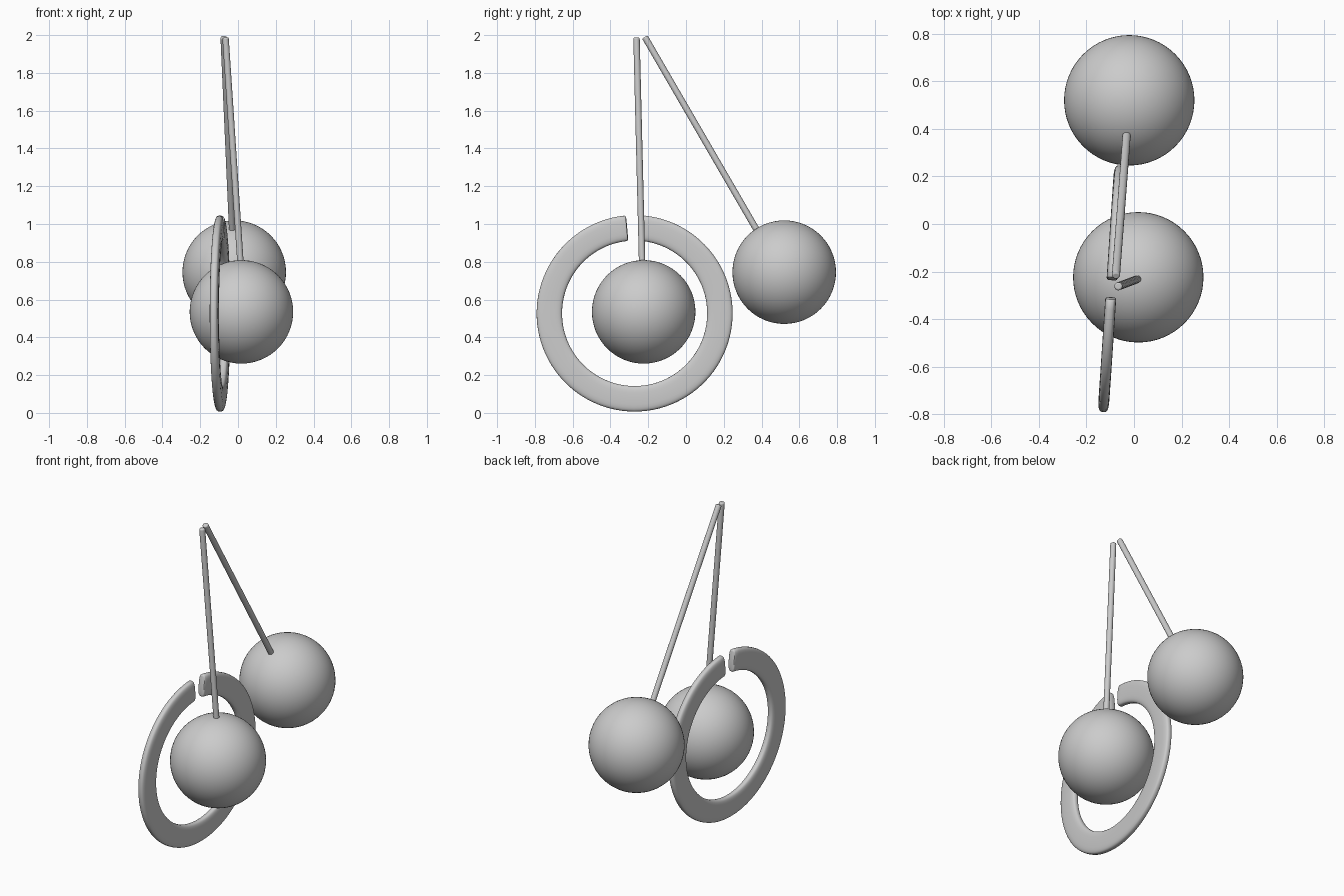
import bpy, bmesh, math
from mathutils import Vector

if "Cube" in bpy.data.objects:
    bpy.data.objects.remove(bpy.data.objects["Cube"])

grey = bpy.data.materials.new("plain grey")
grey.diffuse_color = (0.6, 0.6, 0.6, 1)
grey.use_nodes = True
grey.node_tree.nodes["Principled BSDF"].inputs["Base Color"].default_value = grey.diffuse_color


def finish(ob, name):
    ob.name = name
    ob.data.materials.append(grey)
    bpy.context.view_layer.objects.active = ob
    ob.select_set(True)
    bpy.ops.object.shade_smooth_by_angle(angle=math.radians(40))
    ob.select_set(False)


def ball(name, centre):
    bpy.ops.mesh.primitive_uv_sphere_add(segments=64, ring_count=32, radius=0.274, location=centre)
    finish(bpy.context.object, name)


def stem(name, top, bottom, r=0.017):
    a, b = Vector(top), Vector(bottom)
    d = b - a
    bpy.ops.mesh.primitive_cylinder_add(vertices=24, radius=r, depth=d.length, location=(a + b) / 2)
    ob = bpy.context.object
    ob.rotation_euler = d.to_track_quat('Z', 'Y').to_euler()
    bev = ob.modifiers.new("rounded ends", 'BEVEL')
    bev.width, bev.segments = 0.007, 3
    finish(ob, name)


# Two fruits and their stems
ball("fruit_low", (0.018, -0.224, 0.535))
ball("fruit_high", (-0.02, 0.52, 0.745))
stem("stem_low", (-0.066, -0.262, 1.987), (0.014, -0.232, 0.78))
stem("stem_high", (-0.076, -0.218, 1.99), (-0.03, 0.385, 0.95))

# Split flat ring: rounded section swept around, with a small gap at the top
centre = Vector((-0.095, -0.272, 0.527))
along = Vector((0.067, 1, 0)).normalized()
up = Vector((0, 0, 1))
side = along.cross(up)
gap, mid_r, half_w, half_t = 0.09, 0.4525, 0.0675, 0.023
n, m = 96, 24
steps = [(gap, 0.85), (gap + 0.005, 0.95)]
steps += [(gap + 0.014 + (2 * math.pi - 2 * gap - 0.028) * i / n, 1) for i in range(n + 1)]
steps += [(2 * math.pi - gap - 0.005, 0.95), (2 * math.pi - gap, 0.85)]
bm = bmesh.new()
loops = []
for ang, s in steps:
    out = along * math.sin(ang) + up * math.cos(ang)
    loop = []
    for j in range(m):
        c, q = math.cos(2 * math.pi * j / m), math.sin(2 * math.pi * j / m)
        u = math.copysign(abs(c) ** 0.6, c) * half_w * s
        v = math.copysign(abs(q) ** 0.6, q) * half_t * s
        loop.append(bm.verts.new(centre + out * (mid_r + u) + side * v))
    loops.append(loop)
for a, b in zip(loops, loops[1:]):
    for j in range(m):
        k = (j + 1) % m
        bm.faces.new((a[j], a[k], b[k], b[j]))
bm.faces.new(loops[0])
bm.faces.new(loops[-1])
bmesh.ops.recalc_face_normals(bm, faces=bm.faces)
mesh = bpy.data.meshes.new("split_ring")
bm.to_mesh(mesh)
bm.free()
ring = bpy.data.objects.new("split_ring", mesh)
bpy.context.collection.objects.link(ring)
bpy.ops.object.select_all(action='DESELECT')
finish(ring, "split_ring")
